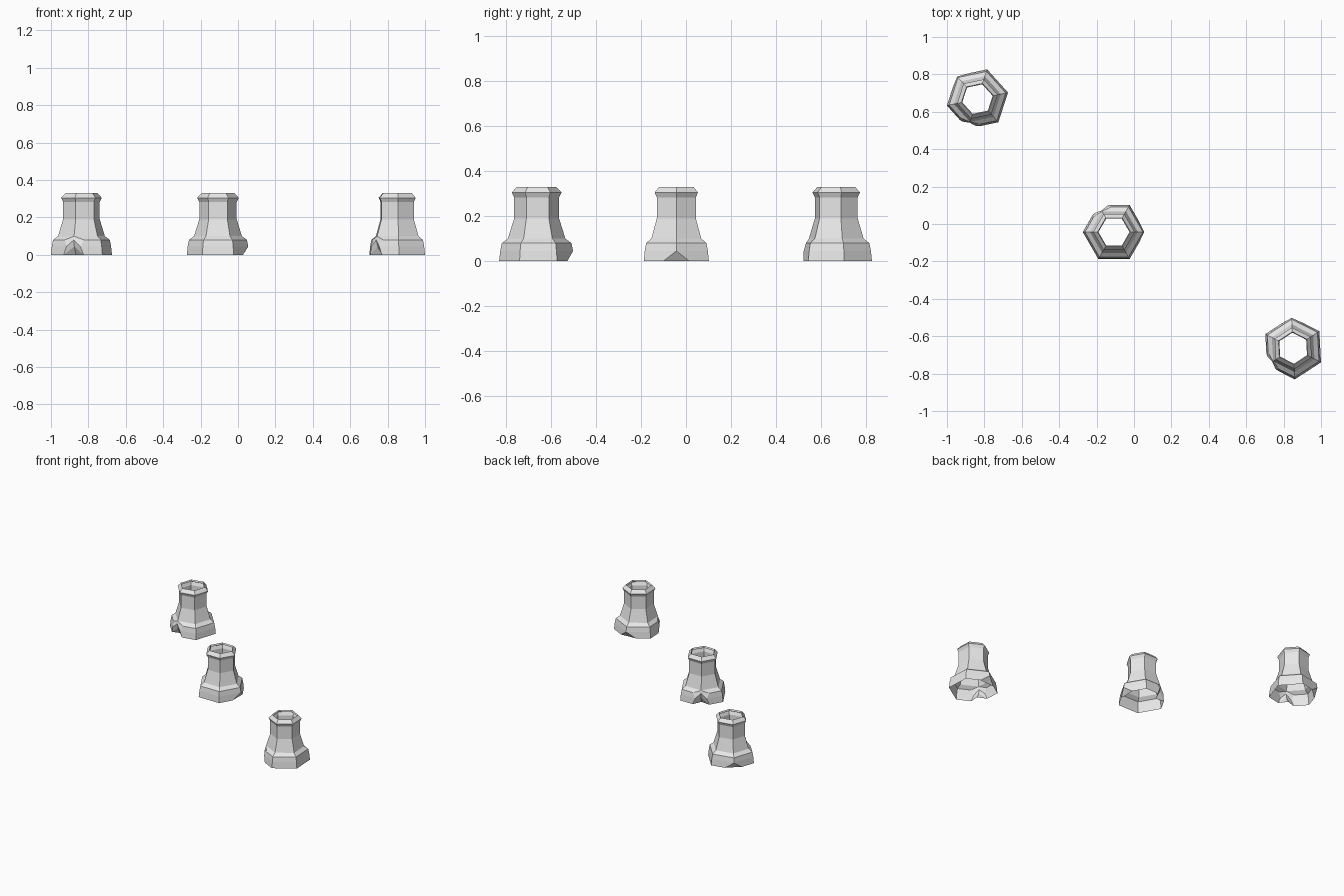
import bpy, bmesh, math
from mathutils import Vector

if "Cube" in bpy.data.objects:
    bpy.data.objects.remove(bpy.data.objects["Cube"])

stone = bpy.data.materials.new("pale_stone")
stone.diffuse_color = (0.8, 0.8, 0.8, 1)
stone.use_nodes = True
stone.node_tree.nodes["Principled BSDF"].inputs["Base Color"].default_value = stone.diffuse_color

# Outline of the hexagonal pot: (height, corner radius)
PROFILE = [(0, .167), (.045, .162), (.08, .155), (.10, .128), (.19, .10),
           (.283, .10), (.305, .111), (.33, .088), (.318, .083)]
NOTCH, CHIP = 2, 0                    # damaged corners
NOTCH_W = [.065, .045, .062, .035]    # half width of the notch per ring
NOTCH_R = [.095, .124, .133, .128]    # notch depth per ring


def corner(k, r):
    a = math.radians(60 * k)
    return Vector((r * math.cos(a), r * math.sin(a), 0))


def ring(i, z, r):
    """One level of the pot; damaged corners get three points."""
    pts = []
    for k in range(6):
        c = corner(k, r)
        if k not in (NOTCH, CHIP):
            pts.append(c)
            continue
        w = .07 if k == CHIP else NOTCH_W[min(i, 3)]
        w = min(w, r * .4)
        before = c + (corner(k - 1, r) - c).normalized() * w
        after = c + (corner(k + 1, r) - c).normalized() * w
        mid = c
        if k == CHIP and i == 0:
            mid = corner(k, .132)
        if k == NOTCH and i < 3:
            mid = corner(k, NOTCH_R[i])
        pts += [before, mid, after]
    return [p + Vector((0, 0, z)) for p in pts]


def make_pot(name, x, y, turn):
    bm = bmesh.new()
    rings = [[bm.verts.new(p) for p in ring(i, z, r)]
             for i, (z, r) in enumerate(PROFILE)]
    n = len(rings[0])
    mids = (1, 5)                     # column index of chip and notch centres
    for i, (lo, hi) in enumerate(zip(rings, rings[1:])):
        for j in range(n):
            k = (j + 1) % n
            a, b, c, d = lo[j], lo[k], hi[k], hi[j]
            if i < 3 and k in mids:   # broken faces
                bm.faces.new((a, b, c))
                bm.faces.new((a, c, d))
            elif i < 3 and j in mids:
                bm.faces.new((a, b, d))
                bm.faces.new((b, c, d))
            else:
                bm.faces.new((a, b, c, d))
    # Merge flat neighbours so each side is one face
    bmesh.ops.dissolve_limit(bm, angle_limit=math.radians(.5),
                             verts=bm.verts[:], edges=bm.edges[:])
    me = bpy.data.meshes.new(name)
    bm.to_mesh(me)
    bm.free()
    me.materials.append(stone)
    ob = bpy.data.objects.new(name, me)
    ob.location = (x, y, 0)
    ob.rotation_euler.z = math.radians(turn)
    bpy.context.collection.objects.link(ob)


make_pot("pot_left", -.837, .668, 132)
make_pot("pot_middle", -.107, -.043, 0)
make_pot("pot_right", .851, -.664, 93)
